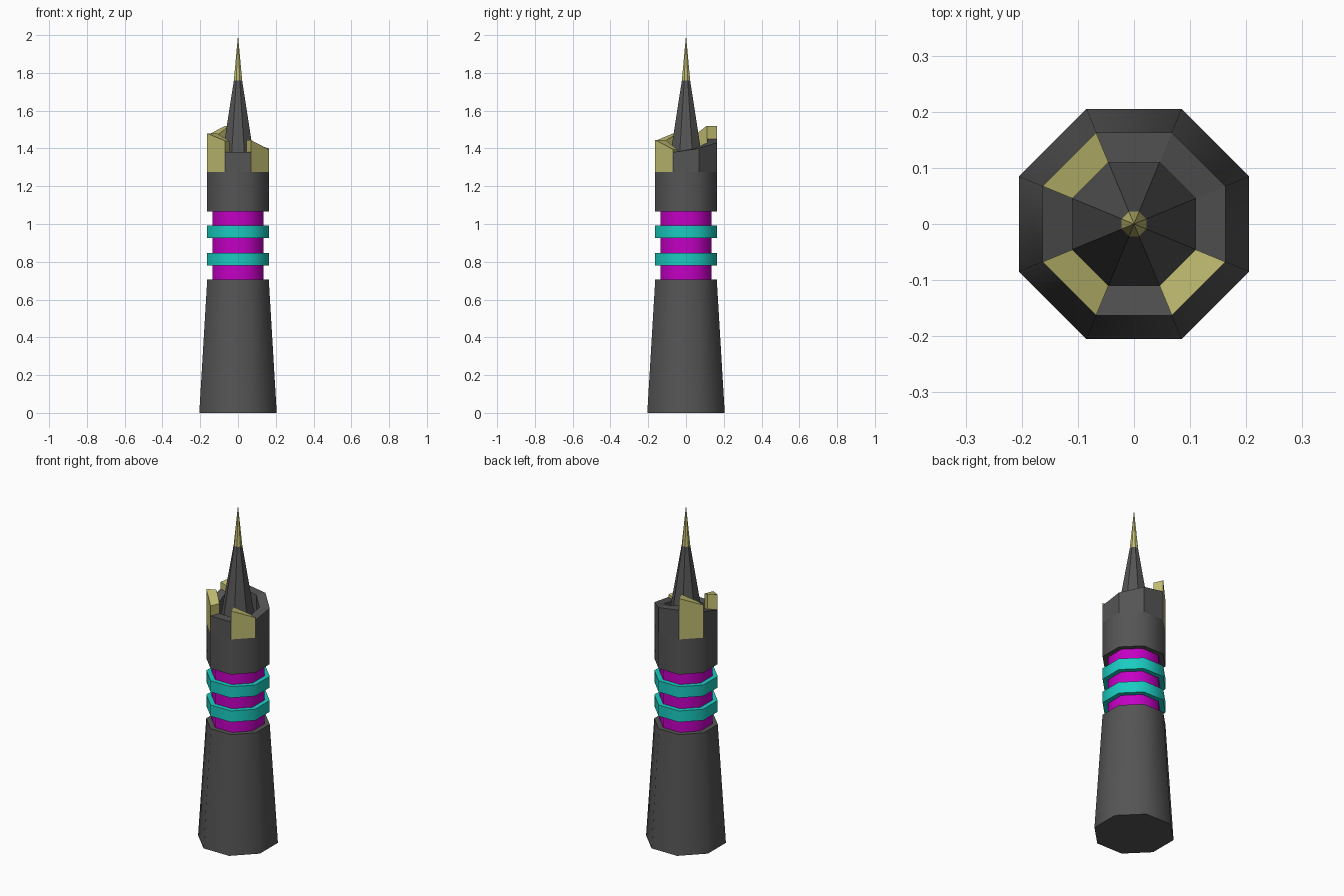
import bpy, bmesh, math

if "Cube" in bpy.data.objects:
    bpy.data.objects.remove(bpy.data.objects["Cube"])

C8 = math.cos(math.pi / 8)


def material(name, rgb):
    m = bpy.data.materials.new(name)
    m.diffuse_color = (*rgb, 1)
    m.use_nodes = True
    m.node_tree.nodes["Principled BSDF"].inputs["Base Color"].default_value = m.diffuse_color
    return m


DARK = material("dark_stone", (0.09, 0.09, 0.09))
GOLD = material("pale_gold", (0.55, 0.52, 0.17))
MAGENTA = material("magenta", (0.55, 0.0, 0.55))
TEAL = material("teal", (0.01, 0.6, 0.53))


def corner(apothem, k, z):
    a = math.radians(22.5 + 45 * k)
    r = apothem / C8
    return (r * math.cos(a), r * math.sin(a), z)


def finish(name, bm, mat, smooth=False):
    bmesh.ops.recalc_face_normals(bm, faces=bm.faces)
    me = bpy.data.meshes.new(name)
    bm.to_mesh(me)
    bm.free()
    me.materials.append(mat)
    ob = bpy.data.objects.new(name, me)
    bpy.context.collection.objects.link(ob)
    if smooth:
        bpy.ops.object.select_all(action='DESELECT')
        bpy.context.view_layer.objects.active = ob
        ob.select_set(True)
        bpy.ops.object.shade_smooth_by_angle(angle=math.radians(60))
    return ob


def octagon(name, profile, mat, smooth=False):
    """Closed eight-sided solid through (apothem, z) rings; apothem 0 is a point."""
    bm = bmesh.new()
    rings = []
    for ap, z in profile:
        if ap == 0:
            rings.append([bm.verts.new((0, 0, z))] * 8)
        else:
            rings.append([bm.verts.new(corner(ap, k, z)) for k in range(8)])
    for lo, hi in zip(rings, rings[1:]):
        for k in range(8):
            j = (k + 1) % 8
            quad = [lo[k], lo[j], hi[j], hi[k]]
            bm.faces.new(list(dict.fromkeys(quad)))
    for ring, (ap, z) in ((rings[0], profile[0]), (rings[-1], profile[-1])):
        if ap > 0:
            bm.faces.new(ring)
    return finish(name, bm, mat, smooth)


def merlon(name, k, z_start, z_end, mat):
    """One side of the crown with a sloping top, between corners k and k + 1."""
    bm = bmesh.new()
    ends = []
    for i, top in ((k, z_start), (k + 1, z_end)):
        ends.append([bm.verts.new(corner(ap, i, z)) for ap, z in
                     ((0.163, 1.275), (0.163, top), (0.11, top), (0.11, 1.275))])
    a, b = ends
    bm.faces.new(a)
    bm.faces.new(b)
    for i in range(4):
        j = (i + 1) % 4
        bm.faces.new([a[i], a[j], b[j], b[i]])
    return finish(name, bm, mat)


# Tapered shaft and recessed neck
octagon("tower_base", [(0.205, 0), (0.163, 0.705)], DARK, True)
octagon("neck_core", [(0.136, 0.705), (0.136, 1.065)], MAGENTA, True)

# Bands around the neck
for i, z in enumerate((0.78, 0.925)):
    octagon(f"neck_band_{i + 1}", [(0.163, z), (0.163, z + 0.067)], TEAL, True)

# Collar with a sunken floor for the spire
octagon("collar", [(0.163, 1.065), (0.163, 1.275), (0.11, 1.275), (0.11, 1.19)], DARK, True)

# Uneven crown: side index, heights at its two corners, colour
crown = [
    (0, 1.40, 1.43, DARK), (1, 1.43, 1.45, DARK), (2, 1.52, 1.47, GOLD),
    (3, 1.43, 1.39, DARK), (4, 1.48, 1.44, GOLD), (5, 1.38, 1.38, DARK),
    (6, 1.445, 1.395, GOLD), (7, 1.38, 1.40, DARK),
]
for k, z0, z1, mat in crown:
    merlon(f"crown_side_{k + 1}", k, z0, z1, mat)

# Spire and its tip
octagon("spire", [(0.11, 1.19), (0.022, 1.76)], DARK)
octagon("spire_tip", [(0.022, 1.76), (0, 2.0)], GOLD)
